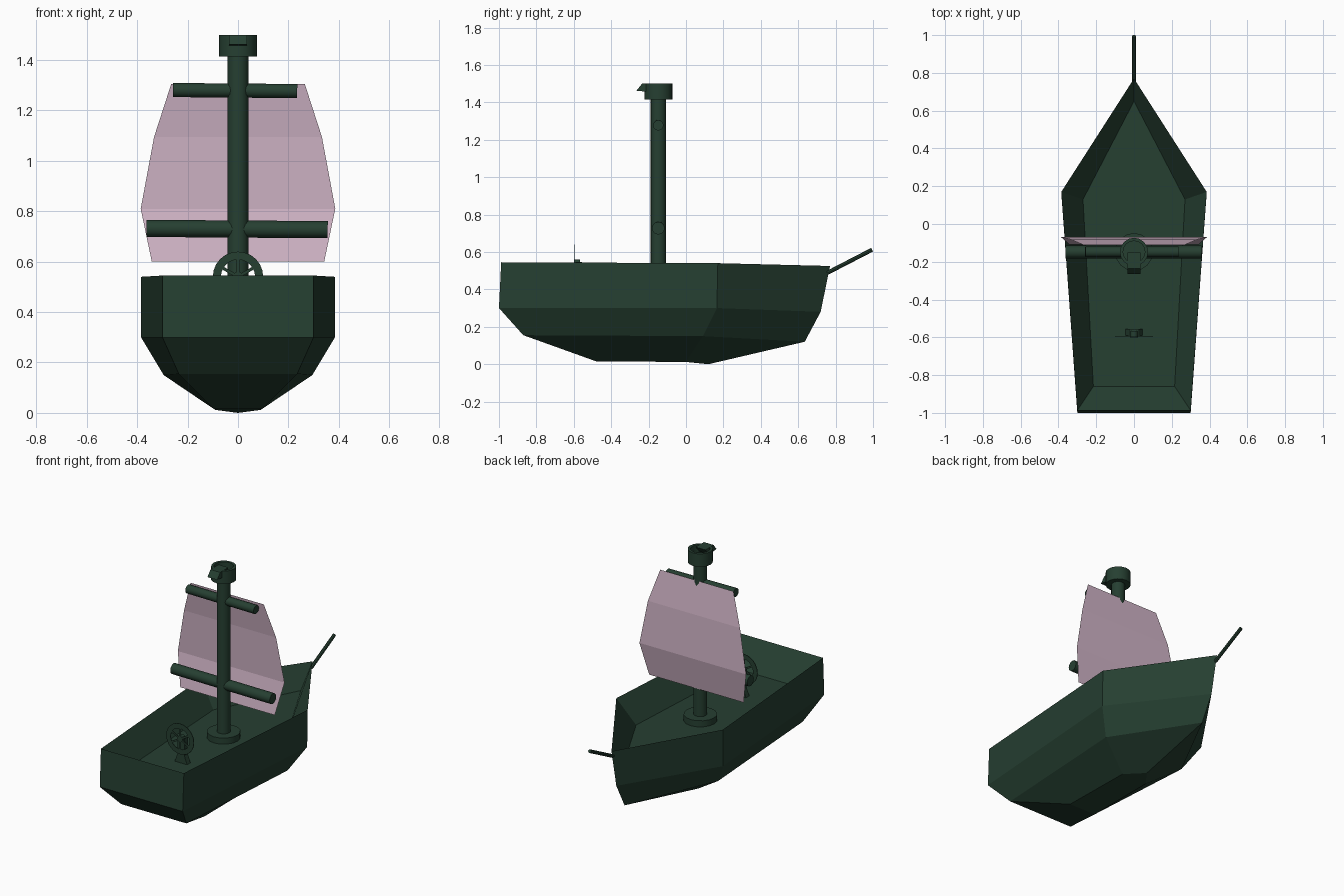
import bpy, bmesh, math
from mathutils import Vector

if "Cube" in bpy.data.objects:
    bpy.data.objects.remove(bpy.data.objects["Cube"])


def material(name, rgb):
    m = bpy.data.materials.new(name)
    m.diffuse_color = (*rgb, 1)
    m.use_nodes = True
    m.node_tree.nodes["Principled BSDF"].inputs["Base Color"].default_value = m.diffuse_color
    return m


GREEN = material("dark_green", (0.019, 0.050, 0.031))
PINK = material("pale_pink", (0.63, 0.456, 0.565))
MAST_Y, DECK_Z = -0.148, 0.38


def mesh_object(name, verts, faces, mat=GREEN, closed=True):
    bm = bmesh.new()
    vs = [bm.verts.new(v) for v in verts]
    for f in faces:
        bm.faces.new([vs[i] for i in f])
    if closed:
        bmesh.ops.recalc_face_normals(bm, faces=bm.faces)
    me = bpy.data.meshes.new(name)
    bm.to_mesh(me)
    bm.free()
    me.materials.append(mat)
    ob = bpy.data.objects.new(name, me)
    bpy.context.collection.objects.link(ob)
    return ob


def smooth(ob):
    bpy.ops.object.select_all(action='DESELECT')
    ob.select_set(True)
    bpy.context.view_layer.objects.active = ob
    bpy.ops.object.shade_smooth_by_angle(angle=math.radians(35))


def rod(name, a, b, r, sides=16):
    a, b = Vector(a), Vector(b)
    bpy.ops.mesh.primitive_cylinder_add(vertices=sides, radius=r, depth=(b - a).length, location=(a + b) / 2)
    ob = bpy.context.object
    ob.name = name
    ob.rotation_euler = (b - a).to_track_quat('Z', 'Y').to_euler()
    ob.data.materials.append(GREEN)
    smooth(ob)
    return ob


def lathe(name, profile, sides=16):
    # closed turned shape about the mast axis; profile starts and ends on the axis
    verts, faces = [], []
    for r, z in profile:
        for i in range(sides):
            t = 2 * math.pi * i / sides
            verts.append((r * math.cos(t), MAST_Y + r * math.sin(t), z))
    n = len(profile)
    for k in range(n - 1):
        for i in range(sides):
            j = (i + 1) % sides
            faces.append((k * sides + i, k * sides + j, (k + 1) * sides + j, (k + 1) * sides + i))
    faces += [tuple(range(sides)), tuple(range((n - 1) * sides, n * sides))]
    ob = mesh_object(name, verts, faces)
    smooth(ob)


# hull: rings of stern pair, midship pair and bow point, from deck out over the rim to the keel
def ring(stern, mid, bow):
    (sx, sy, sz), (mx, my, mz) = stern, mid
    return [(-sx, sy, sz), (sx, sy, sz), (mx, my, mz), (0, *bow), (-mx, my, mz)]


rings = [
    ring((0.215, -0.86, DECK_Z), (0.27, 0.13, DECK_Z), (0.65, DECK_Z)),
    ring((0.30, -0.988, 0.545), (0.385, 0.17, 0.54), (0.77, 0.525)),
    ring((0.30, -1.0, 0.30), (0.385, 0.165, 0.30), (0.72, 0.28)),
    ring((0.235, -0.87, 0.155), (0.295, 0.09, 0.15), (0.635, 0.12)),
    ring((0.095, -0.48, 0.015), (0.09, 0.0, 0.012), (0.12, 0.0)),
]
verts = [v for r in rings for v in r]
faces = [tuple(range(5)), tuple(range(20, 25))]
for k in range(4):
    for i in range(5):
        j = (i + 1) % 5
        faces.append((k * 5 + i, k * 5 + j, k * 5 + 5 + j, k * 5 + 5 + i))
mesh_object("hull", verts, faces)

# mast, its foot, the yards and the bowsprit
rod("mast", (0, MAST_Y, DECK_Z), (0, MAST_Y, 1.42), 0.041)
lathe("mast_foot", [(0.1, DECK_Z), (0.1, 0.42), (0.04, 0.42)])
rod("lower_yard", (-0.363, MAST_Y, 0.732), (0.356, MAST_Y, 0.727), 0.034, 12)
rod("upper_yard", (-0.258, MAST_Y, 1.281), (0.235, MAST_Y, 1.277), 0.028, 12)
rod("bowsprit", (0, 0.755, 0.488), (0, 0.995, 0.612), 0.011, 8)

# lookout cup with a small wedge on its front lip
lathe("lookout_cup", [(0.04, 1.415), (0.075, 1.415), (0.075, 1.5), (0.058, 1.5), (0.058, 1.45), (0.01, 1.45)])
w = 0.035
mesh_object("lookout_wedge",
            [(s * w, y, z) for s in (-1, 1)
             for y, z in ((-0.235, 1.5), (-0.265, 1.462), (-0.19, 1.455), (-0.15, 1.5))],
            [(0, 1, 2, 3), (4, 5, 6, 7), (0, 1, 5, 4), (1, 2, 6, 5), (2, 3, 7, 6), (3, 0, 4, 7)])

# sail: three flat panels bellying forward
rows = [(0.265, -0.112, 1.305), (0.333, -0.082, 1.095), (0.386, -0.07, 0.81), (0.342, -0.108, 0.60)]
verts = [(s * x, y, z) for x, y, z in rows for s in (-1, 1)]
mesh_object("sail", verts, [(2 * k, 2 * k + 2, 2 * k + 3, 2 * k + 1) for k in range(3)], PINK, False)

# steering wheel: thin flat ring, hub and spokes
WY, WZ, N = -0.597, 0.54, 24


def disc_point(r, t, y):
    return (r * math.cos(t), y, WZ + r * math.sin(t))


verts = [disc_point(r, 2 * math.pi * i / N, y) for y in (WY - 0.002, WY + 0.002)
         for r in (0.1, 0.068) for i in range(N)]
faces = []
for a, b in ((0, 1), (1, 3), (3, 2), (2, 0)):
    for i in range(N):
        j = (i + 1) % N
        faces.append((a * N + i, a * N + j, b * N + j, b * N + i))
mesh_object("wheel_rim", verts, faces)
rod("wheel_hub", (0, WY - 0.003, WZ), (0, WY + 0.03, WZ), 0.02, 12)
for i in range(3):
    t = math.pi * i / 3 + math.pi / 6
    bpy.ops.mesh.primitive_cube_add(size=1, location=(0, WY, WZ), rotation=(0, t, 0))
    ob = bpy.context.object
    ob.name = "wheel_spokes"
    ob.scale = (0.15, 0.004, 0.012)
    ob.data.materials.append(GREEN)

# wheel stand: tapered post on a wider foot
levels = [(0.045, DECK_Z), (0.026, 0.43), (0.026, 0.545)]
verts = [(sx * x, y, z) for x, z in levels
         for sx, y in ((-1, -0.59), (1, -0.59), (1, -0.555), (-1, -0.555))]
faces = [(0, 1, 2, 3), (8, 9, 10, 11)]
for k in range(2):
    for i in range(4):
        j = (i + 1) % 4
        faces.append((k * 4 + i, k * 4 + j, k * 4 + 4 + j, k * 4 + 4 + i))
mesh_object("wheel_stand", verts, faces)
